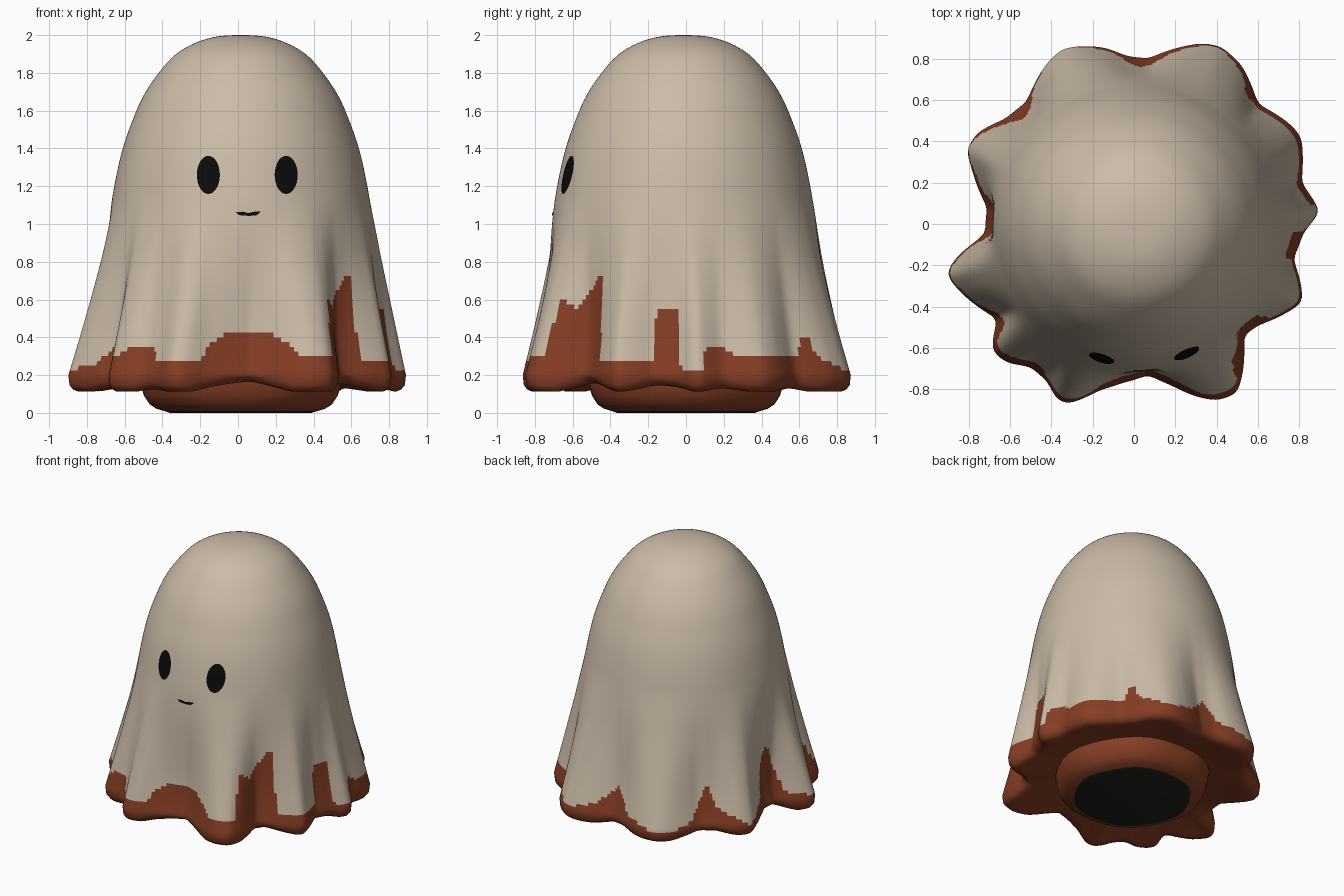
import bpy, bmesh, math
from mathutils import Vector
from mathutils.bvhtree import BVHTree

if "Cube" in bpy.data.objects:
    bpy.data.objects.remove(bpy.data.objects["Cube"])

N = 288                       # columns around the cloth


def material(name, rgb):
    m = bpy.data.materials.new(name)
    m.diffuse_color = (*rgb, 1)
    m.use_nodes = True
    m.node_tree.nodes["Principled BSDF"].inputs["Base Color"].default_value = m.diffuse_color
    return m


CLOTH = material("warm grey cloth", (0.60, 0.50, 0.39))
BROWN = material("rust brown", (0.24, 0.048, 0.018))
DARK = material("dark underside", (0.014, 0.016, 0.012))
BLACK = material("black", (0.003, 0.003, 0.003))

# Hem outline seen from above, counter-clockwise from +x
HEM = [(.90, .06), (.81, .2), (.81, .42), (.76, .48), (.60, .58), (.52, .77), (.42, .86),
       (.33, .875), (.2, .85), (.07, .80), (-.03, .81), (-.15, .855), (-.28, .86),
       (-.35, .845), (-.42, .78), (-.52, .59), (-.62, .51), (-.76, .44), (-.81, .36),
       (-.78, .25), (-.71, .08), (-.72, -.05), (-.76, -.08), (-.86, -.16), (-.91, -.24),
       (-.85, -.32), (-.66, -.46), (-.69, -.61), (-.62, -.67), (-.50, -.69), (-.42, -.76),
       (-.37, -.855), (-.31, -.87), (-.17, -.805), (-.06, -.77), (.07, -.73), (.18, -.78),
       (.30, -.835), (.40, -.855), (.50, -.82), (.53, -.7), (.53, -.54), (.60, -.49),
       (.72, -.44), (.815, -.38), (.81, -.30), (.77, -.17), (.82, -.04)]

# Height of the brown hem by angle in degrees
PAINT = [(0, .22), (6, .22), (7, .36), (13, .35), (18, .31), (46, .31), (47, .40), (51, .40),
         (52, .30), (65, .21), (78, .28), (88, .42), (95, .27), (115, .18), (128, .25),
         (136, .5), (140, .34), (155, .2), (168, .3), (174, .55), (178, .64), (182, .58),
         (187, .27), (195, .22), (207, .26), (215, .36), (218, .46), (221, .28), (228, .34),
         (238, .36), (239, .27), (256, .28), (259, .36), (265, .42), (283, .42), (288, .38),
         (291, .31), (304, .30), (305, .62), (311, .55), (318, .68), (323, .75), (325, .28),
         (347, .28), (348, .55), (357, .55), (358, .24), (360, .22)]

# Cloth profile (radius, height) from crown to hem
PROFILE = [(-.14, 1.99), (0, 2), (.14, 1.99), (.26, 1.95), (.36, 1.885), (.45, 1.78),
           (.515, 1.68), (.565, 1.57), (.625, 1.4), (.67, 1.2), (.70, 1.0), (.72, .8),
           (.737, .6), (.75, .4), (.76, .2), (.765, 0)]


def lerp_table(table, x):
    for (a, va), (b, vb) in zip(table, table[1:]):
        if a <= x <= b:
            return va + (vb - va) * (x - a) / max(b - a, 1e-6)
    return table[-1][1]


def catmull(pts, k):
    """Smooth points through the inner control points."""
    out = []
    for i in range(1, len(pts) - 2):
        p = [Vector(q) for q in pts[i - 1:i + 3]]
        for s in range(k):
            t = s / k
            out.append(.5 * (2 * p[1] + (p[2] - p[0]) * t
                             + (2 * p[0] - 5 * p[1] + 4 * p[2] - p[3]) * t * t
                             + (3 * p[1] - p[0] - 3 * p[2] + p[3]) * t ** 3))
    out.append(Vector(pts[-2]))
    return out


def loft(bm, rings):
    """Join equal rings of coordinates with quads."""
    vs = [[bm.verts.new(c) for c in ring] for ring in rings]
    for a, b in zip(vs, vs[1:]):
        n = len(a)
        for i in range(n):
            j = (i + 1) % n
            bm.faces.new((a[i], b[i], b[j], a[j]))
    return vs


def finish(bm, name, mats):
    for f in bm.faces:
        f.smooth = True
    me = bpy.data.meshes.new(name)
    bm.to_mesh(me)
    bm.free()
    for m in mats:
        me.materials.append(m)
    ob = bpy.data.objects.new(name, me)
    bpy.context.collection.objects.link(ob)
    return ob


# Hem radius per column, lightly smoothed
polar = sorted((math.degrees(math.atan2(y, x)) % 360, math.hypot(x, y)) for x, y in HEM)
polar = [(polar[-1][0] - 360, polar[-1][1])] + polar + [(polar[0][0] + 360, polar[0][1])]
raw = [lerp_table(polar, i * 360 / N) for i in range(N)]
hem = [sum(raw[(i + d) % N] * w for d, w in ((-2, 1), (-1, 2), (0, 3), (1, 2), (2, 1))) / 9
       for i in range(N)]
lobe = [min(1, max(0, (r - .72) / .17)) for r in hem]


def at(i, r, z, w=1):
    a = 2 * math.pi * i / N
    return (r * math.cos(a) + .015 * (1 - w), r * math.sin(a) - .012 * (1 - w), z)


# Cloth: round head flowing into folds, then a rolled hem and underside
rings = []
for r, z in catmull(PROFILE, 8)[1:]:
    t = max(0, min(1, (1.15 - z) / .95))
    w = t ** 1.4
    tuck = .035 * math.sin(math.pi * t ** 2)
    rings.append([at(i, r + (hem[i] - .76) * w - tuck * (1 - lobe[i]), z, w)
                  for i in range(N)])
low = [.172 - .06 * l for l in lobe]
for inset, lift in ((.006, .035), (.025, .012), (.055, 0), (.10, .01)):
    rings.append([at(i, hem[i] - inset, min(.19, low[i] + lift)) for i in range(N)])
rings.append([at(i, .60 + .3 * (hem[i] - .8), .165) for i in range(N)])
rings.append([at(i, .49, .185) for i in range(N)])
bm = bmesh.new()
vs = loft(bm, rings)
crown = bm.verts.new((.015, -.012, 2))
for i in range(N):
    bm.faces.new((crown, vs[0][i], vs[0][(i + 1) % N]))
bmesh.ops.recalc_face_normals(bm, faces=bm.faces)
# Brown below the painted edge
for f in bm.faces:
    c = f.calc_center_median()
    if c.z < .8:
        ang = math.degrees(math.atan2(c.y, c.x)) % 360
        f.material_index = int(c.z < lerp_table(PAINT, ang))
tree = BVHTree.FromBMesh(bm)
finish(bm, "cloth", (CLOTH, BROWN))

# Base: short rounded foot with a dark bottom
bm = bmesh.new()
M = 64
vs = loft(bm, [[(.015 + r * (1 + .015 * math.cos(6 * a)) * math.cos(a),
                 r * (1 + .015 * math.cos(6 * a)) * math.sin(a), z)
                for a in (2 * math.pi * i / M for i in range(M))]
               for r, z in ((.53, .2), (.52, .14), (.505, .09), (.475, .045), (.44, .022),
                            (.40, .01), (.37, 0))])
bm.faces.new(vs[-1])
bmesh.ops.recalc_face_normals(bm, faces=bm.faces)
for f in bm.faces:
    if f.calc_center_median().z < .01:
        f.material_index = 1
base = finish(bm, "base", (BROWN, DARK))
bm = None
bpy.context.view_layer.objects.active = base
base.select_set(True)
bpy.ops.object.shade_smooth_by_angle()


# Face: thin plates laid on the front of the cloth
def plate(name, outline, cx, cz):
    def drop(x, z):
        hit = tree.ray_cast(Vector((x, -3, z)), Vector((0, 1, 0)))[0]
        return (x, hit.y - .005, z)
    b = bmesh.new()
    rows = loft(b, [[drop(cx + x * s, cz + z * s) for x, z in outline]
                    for s in (1, .75, .5, .25)])
    b.faces.new(rows[-1])
    bmesh.ops.recalc_face_normals(b, faces=b.faces)
    if sum(f.normal.y for f in b.faces) > 0:
        bmesh.ops.reverse_faces(b, faces=b.faces)
    finish(b, name, (BLACK,))


oval = [(.061 * math.cos(k * math.pi / 16), .101 * math.sin(k * math.pi / 16))
        for k in range(32)]
plate("left_eye", oval, -.157, 1.26)
plate("right_eye", oval, .255, 1.26)
plate("mouth", [(-.066, .008), (-.05, -.008), (0, -.012), (.04, -.01), (.055, .0),
                (.066, .012), (.03, .01), (0, .003), (-.03, .01)], .055, 1.055)
